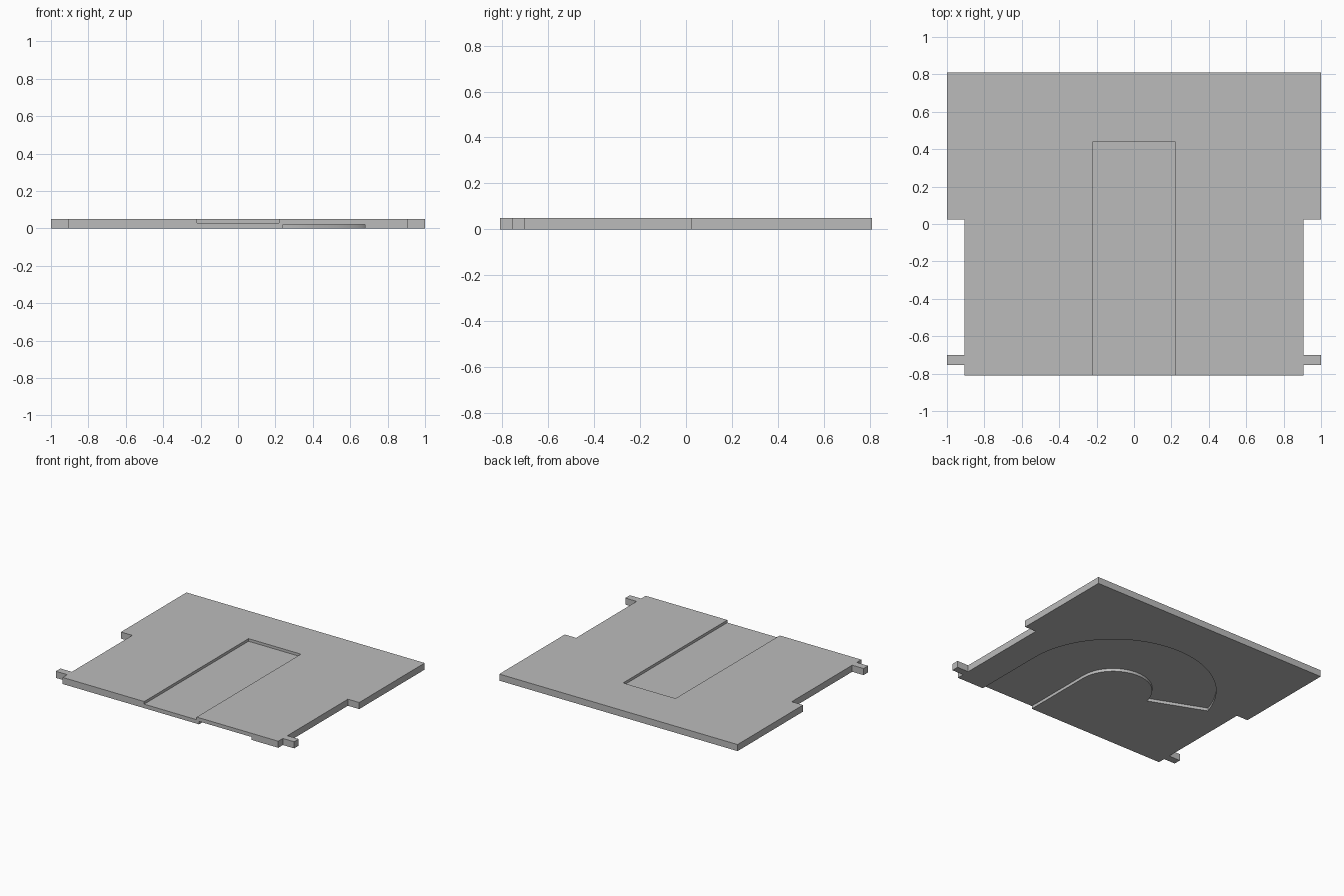
import bpy, bmesh, math

cube = bpy.data.objects.get("Cube")
if cube:
    bpy.data.objects.remove(cube, do_unlink=True)

grey = bpy.data.materials.new("plain grey")
grey.use_nodes = True
grey.diffuse_color = (0.5, 0.5, 0.5, 1)
grey.node_tree.nodes["Principled BSDF"].inputs["Base Color"].default_value = (0.5, 0.5, 0.5, 1)

THICK = 0.05
FRONT = -0.81


def prism(name, outline, z0, z1):
    """Extrude a flat outline between two heights."""
    bm = bmesh.new()
    base = bm.faces.new([bm.verts.new((x, y, z0)) for x, y in outline])
    ext = bmesh.ops.extrude_face_region(bm, geom=[base])
    top = [v for v in ext["geom"] if isinstance(v, bmesh.types.BMVert)]
    bmesh.ops.translate(bm, verts=top, vec=(0, 0, z1 - z0))
    bmesh.ops.recalc_face_normals(bm, faces=bm.faces)
    mesh = bpy.data.meshes.new(name)
    bm.to_mesh(mesh)
    bm.free()
    mesh.materials.append(grey)
    obj = bpy.data.objects.new(name, mesh)
    bpy.context.collection.objects.link(obj)
    return obj


def cut(target, cutter):
    """Subtract the cutter from the target, then remove it."""
    mod = target.modifiers.new("cut", "BOOLEAN")
    mod.operation = "DIFFERENCE"
    mod.solver = "EXACT"
    mod.object = cutter
    bpy.context.view_layer.objects.active = target
    bpy.ops.object.modifier_apply(modifier=mod.name)
    bpy.data.objects.remove(cutter, do_unlink=True)


def arc(cx, cy, r, a0, a1, steps=48):
    angles = [math.radians(a0 + (a1 - a0) * i / steps) for i in range(steps + 1)]
    return [(cx + r * math.cos(a), cy + r * math.sin(a)) for a in angles]


# Plate with narrow front part and two side tabs, mirrored across x
half = [(0.905, FRONT), (0.905, -0.755), (1, -0.755), (1, -0.70),
        (0.905, -0.70), (0.905, 0.025), (1, 0.025), (1, 0.81)]
plate = prism("plate", half + [(-x, y) for x, y in reversed(half)], 0, THICK)

# Shallow straight recess in the top, open at the front
w = 0.22
recess = prism("recess_cutter", [(-w, -1), (w, -1), (w, 0.44), (-w, 0.44)], 0.03, 0.1)
cut(plate, recess)

# Hooked channel in the underside, open at the front
cx, cy = -0.03, -0.26
outer = arc(cx, cy, 0.71, 0, 163)
inner = arc(cx, cy, 0.27, 171, 0)
channel = prism("channel_cutter", [(0.68, -1)] + outer + inner + [(0.24, -1)], -0.05, 0.022)
cut(plate, channel)

# Smooth the curved channel walls, keep every corner sharp
bpy.ops.object.select_all(action="DESELECT")
plate.select_set(True)
bpy.context.view_layer.objects.active = plate
bpy.ops.object.shade_smooth_by_angle(angle=math.radians(30))
